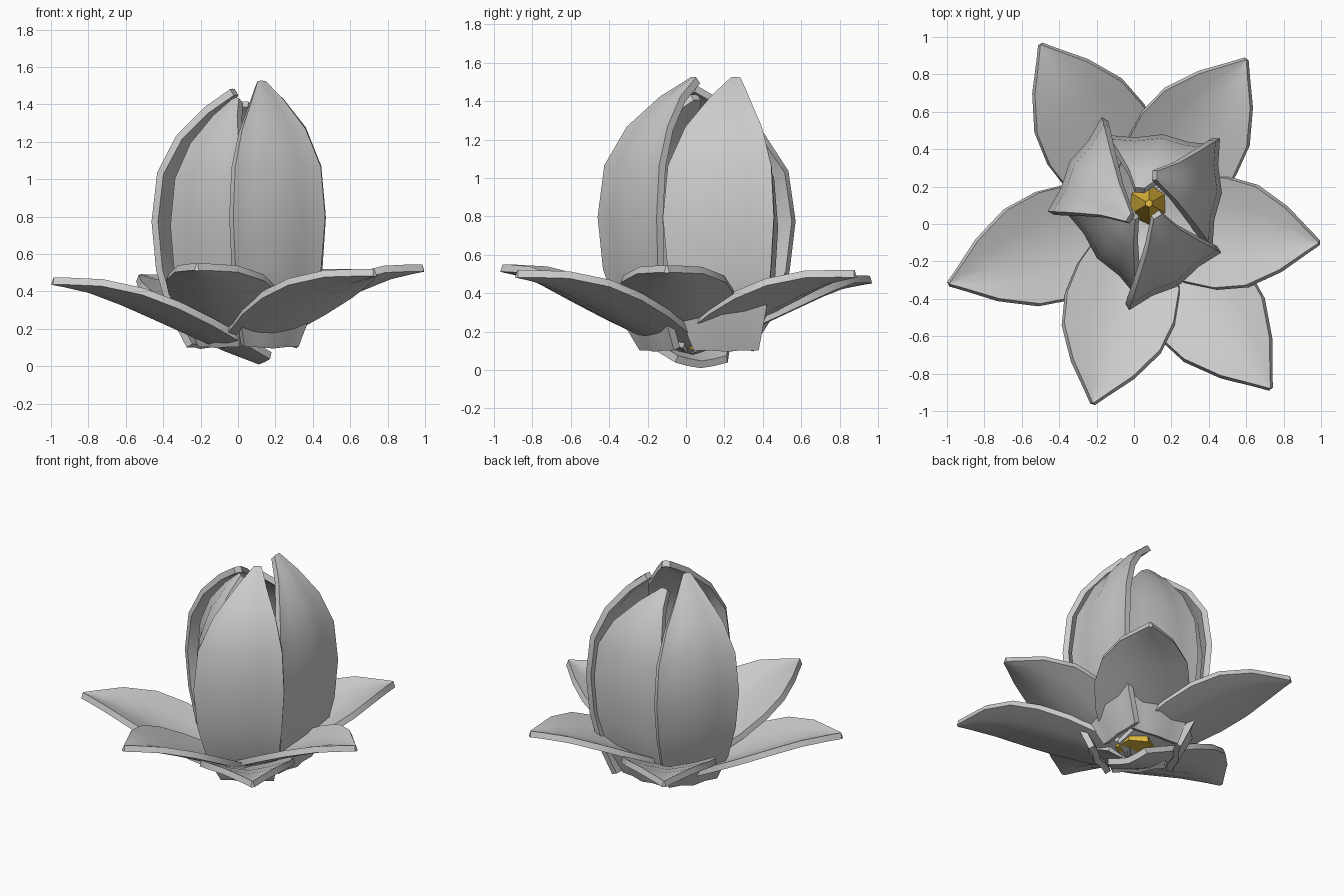
import bpy, bmesh, math
from mathutils import Vector

if "Cube" in bpy.data.objects:
    bpy.data.objects.remove(bpy.data.objects["Cube"])

COLS = (-1, -0.5, 0, 0.5, 1)


def petal(name, path, widths, side, profile, thick):
    """Sheet swept along path; profile gives the offset across the width."""
    bm = bmesh.new()
    pts = [Vector(p) for p in path]
    side = Vector(side).normalized()
    wmax = max(widths)
    rows = []
    for i, p in enumerate(pts):
        tan = (pts[min(i + 1, len(pts) - 1)] - pts[max(i - 1, 0)]).normalized()
        n = side.cross(tan).normalized()
        w = widths[i]
        rows.append([bm.verts.new(p + side * (u * w) + n * (o * w / wmax))
                     for u, o in zip(COLS, profile)])
    for a, b in zip(rows, rows[1:]):
        for j in range(len(COLS) - 1):
            bm.faces.new((a[j], a[j + 1], b[j + 1], b[j]))
    me = bpy.data.meshes.new(name)
    bm.to_mesh(me)
    bm.free()
    ob = bpy.data.objects.new(name, me)
    bpy.context.collection.objects.link(ob)
    bpy.ops.object.select_all(action='DESELECT')
    bpy.context.view_layer.objects.active = ob
    ob.select_set(True)
    mod = ob.modifiers.new("thickness", 'SOLIDIFY')
    mod.thickness = thick
    mod.offset = 0
    bpy.ops.object.modifier_apply(modifier=mod.name)
    bpy.ops.object.shade_smooth_by_angle(angle=math.radians(40))
    return ob


# outer splayed petals: tip and base points
outer = [
    ((-0.99, -0.32, 0.455), (0.12, 0.08, 0.035)),
    ((0.99, -0.10, 0.525), (-0.02, 0.00, 0.12)),
    ((0.60, 0.88, 0.50), (0.00, 0.00, 0.12)),
    ((-0.50, 0.96, 0.47), (0.08, 0.02, 0.11)),
    ((-0.22, -0.96, 0.53), (0.06, 0.02, 0.11)),
    ((0.73, -0.88, 0.50), (0.02, 0.02, 0.10)),
]
T = (0, 0.16, 0.33, 0.5, 0.66, 0.82, 0.94, 1)
RISE = (0, 0.005, 0.02, 0.035, 0.045, 0.04, 0.015, 0)
OUTER_W = (0.14, 0.22, 0.28, 0.30, 0.27, 0.17, 0.06, 0.008)
for k, (tip, base) in enumerate(outer):
    tip, base = Vector(tip), Vector(base)
    d = tip - base
    path = [base + d * t + Vector((0, 0, r)) for t, r in zip(T, RISE)]
    petal(f"outer_petal_{k + 1}", path, OUTER_W, (d.y, -d.x, 0),
          (0.05, 0.01, -0.015, 0.01, 0.05), 0.04)

# upright bud petals: facing angle, widest centre point, tip
bud = [
    (150, (-0.30, 0.31), (-0.02, 0.03, 1.465)),
    (-58, (0.21, -0.29), (0.12, 0.05, 1.51)),
    (-4, (0.42, 0.17), (0.11, 0.26, 1.51)),
    (220, (-0.16, -0.15), (0.00, 0.05, 1.42)),
    (85, (0.15, 0.43), (0.03, 0.18, 1.40)),
]
HEIGHT = (0, 0.14, 0.30, 0.49, 0.68, 0.82, 0.93, 1)
REACH = (0.55, 0.80, 0.95, 1.0, 0.93, 0.70, 0.35, 0)
BUD_W = (0.17, 0.23, 0.27, 0.29, 0.27, 0.20, 0.10, 0.025)
for k, (deg, mid, tip) in enumerate(bud):
    a = math.radians(deg)
    path = []
    for h, f in zip(HEIGHT, REACH):
        path.append((tip[0] + (mid[0] - tip[0]) * f,
                     tip[1] + (mid[1] - tip[1]) * f,
                     0.11 + (tip[2] - 0.11) * h))
    petal(f"bud_petal_{k + 1}", path, BUD_W, (-math.sin(a), math.cos(a), 0),
          (0, 0, 0.03, 0, 0), 0.04)

# yellow heart of the flower
bpy.ops.mesh.primitive_cone_add(vertices=6, radius1=0.13, radius2=0.02,
                                depth=0.42, location=(0.08, 0.11, 0.32))
heart = bpy.context.object
heart.name = "flower_heart"
mat = bpy.data.materials.new("yellow")
mat.diffuse_color = (0.8, 0.52, 0.05, 1)
mat.use_nodes = True
mat.node_tree.nodes["Principled BSDF"].inputs["Base Color"].default_value = mat.diffuse_color
heart.data.materials.append(mat)
